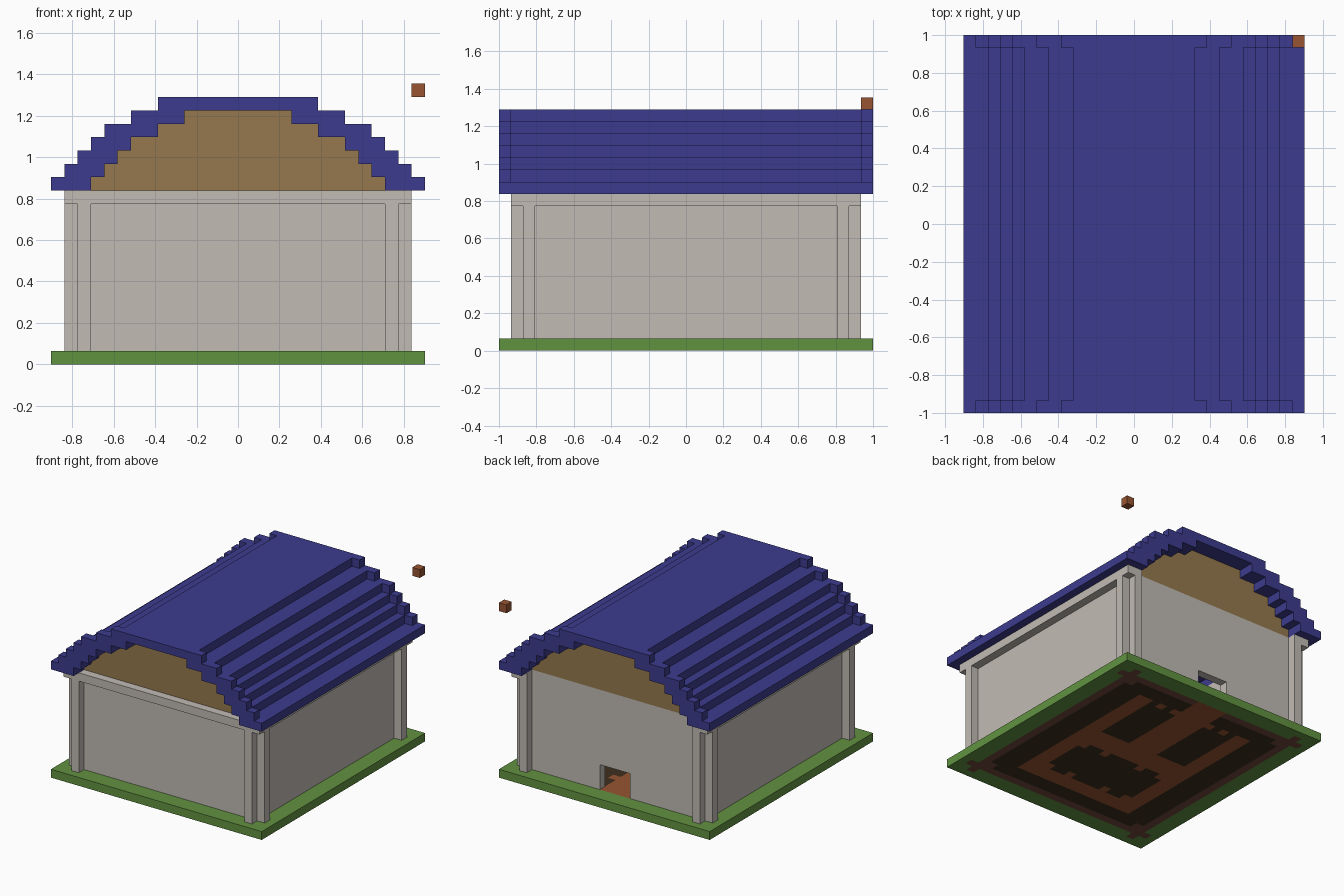
import bpy
import bmesh

V = 2 / 31  # size of one building cube

cube = bpy.data.objects.get("Cube")
if cube:
    bpy.data.objects.remove(cube, do_unlink=True)


def material(name, rgb):
    lin = [((c / 255 + 0.055) / 1.055) ** 2.4 for c in rgb] + [1]
    m = bpy.data.materials.new(name)
    m.use_nodes = True
    m.diffuse_color = lin
    m.node_tree.nodes["Principled BSDF"].inputs["Base Color"].default_value = lin
    return m


BLUE = material("blue roof", (60, 59, 142))
STONE = material("pale stone", (193, 187, 180))
TAN = material("tan gable wood", (150, 121, 78))
GREEN = material("grass green", (97, 146, 64))
BROWN = material("reddish brown", (152, 85, 50))
FRAME = material("dark footing brown", (112, 72, 62))
DARK = material("very dark brown", (62, 46, 32))


def finish(name, bm, *mats):
    bmesh.ops.recalc_face_normals(bm, faces=bm.faces)
    mesh = bpy.data.meshes.new(name)
    bm.to_mesh(mesh)
    bm.free()
    for m in mats:
        mesh.materials.append(m)
    ob = bpy.data.objects.new(name, mesh)
    bpy.context.collection.objects.link(ob)
    return ob


def box(name, xs, ys, zs, mat):
    bm = bmesh.new()
    bmesh.ops.create_cube(bm, size=1)
    for v in bm.verts:
        for i, (lo, hi) in enumerate((xs, ys, zs)):
            v.co[i] = V * (lo if v.co[i] < 0 else hi)
    return finish(name, bm, mat)


def extrude_profile(name, points, y0, y1, mat):
    bm = bmesh.new()
    face = bm.faces.new([bm.verts.new((x * V, y0 * V, z * V)) for x, z in points])
    new = bmesh.ops.extrude_face_region(bm, geom=[face])["geom"]
    verts = [g for g in new if isinstance(g, bmesh.types.BMVert)]
    bmesh.ops.translate(bm, verts=verts, vec=(0, (y1 - y0) * V, 0))
    return finish(name, bm, mat)


def stairs(widths, z):
    """Right-hand stepped outline, from the bottom to the top."""
    pts = []
    for i, w in enumerate(widths):
        pts += [(w, z + i), (w, z + i + 1)]
    return pts


def mirrored(pts):
    return [(-x, z) for x, z in reversed(pts)]


# Base slab: lawn, footings and patterned floor, one cell per cube
def floor_material(x, y):
    ax, ay = abs(x), abs(y)
    if ax < 2 and -1 <= y <= 13:
        return 1                                     # corridor to the doorway
    if (ax < 12 and ay == 13) or (11 < ax < 12 and ay <= 14) or (ax < 13 and ax > 10 and ay == 13):
        return 2                                     # footings and post feet
    if ax > 11 or ay > 13:
        return 0                                     # lawn
    if (ax > 10 and ay == 12):
        return 2                                     # inner post feet
    if ax > 8 or ay > 10:
        return 3                                     # outer dark border
    if 2 < ax < 6 and 2 <= y <= 10:
        return 1 if y == 10 and ax in (2.5, 4.5) else 3
    if ax < 6 and -8 <= y <= -2:
        notch = (ax > 5 and y in (-8, -2)) or (2 < ax < 3 and y in (-8, -2))
        return 1 if notch else 3
    return 1


bm = bmesh.new()
bmesh.ops.create_grid(bm, x_segments=28, y_segments=31, size=1)
for v in bm.verts:
    v.co.x *= 14 * V
for f in bm.faces:
    c = f.calc_center_median() / V
    f.material_index = floor_material(round(c.x * 2) / 2, round(c.y))
base = finish("base", bm, GREEN, BROWN, FRAME, DARK)
solid = base.modifiers.new("thickness", 'SOLIDIFY')
solid.thickness = V
solid.offset = 1

# Walls, with a doorway in the back
WALL = (1, 13)
box("front_wall", (-11, 11), (-13.5, -12.5), WALL, STONE)
box("back_lintel", (-2, 2), (12.5, 13.5), (4, 13), STONE)
for s, side in ((1, "left"), (-1, "right")):
    def sx(a, b):
        return sorted((a * s, b * s))
    box(side + "_wall", sx(11, 12), (-12.5, 12.5), WALL, STONE)
    box(side + "_back_wall", sx(2, 11), (12.5, 13.5), WALL, STONE)
    box(side + "_beam", sx(12, 13), (-14.5, 14.5), (12, 13), STONE)
    # Cross-shaped corner posts
    for t, end in ((-1, "front"), (1, "back")):
        box(f"{end}_{side}_post", sx(11, 12), sorted((12.5 * t, 14.5 * t)), WALL, STONE)
        box(f"{end}_{side}_post_arm", sx(12, 13), sorted((12.5 * t, 13.5 * t)), (1, 12), STONE)
box("front_beam", (-11, 11), (-14.5, -13.5), (12, 13), STONE)

# Stepped gables
inner = stairs((11, 10, 9, 8, 6, 4), 13)
for t, end in ((-1, "front"), (1, "back")):
    extrude_profile(end + "_gable", inner + mirrored(inner), 12.5 * t, 13.5 * t, TAN)

# Stepped roof shell with taller edge rows at both ends
edge = stairs((14, 13, 12, 11, 10, 8, 6), 13)
middle = stairs((14, 12, 11, 10, 9, 7, 5), 13)


def shell(outer):
    return outer + mirrored(outer) + [(-x, z) for x, z in inner] + inner[::-1]


extrude_profile("roof", shell(middle), -14.5, 14.5, BLUE)
for t, end in ((-1, "front"), (1, "back")):
    extrude_profile(end + "_roof_edge", shell(edge), 14.5 * t, 15.5 * t, BLUE)

# Loose floating block above the back corner
box("floating_block", (13, 14), (14.5, 15.5), (20, 21), BROWN)
